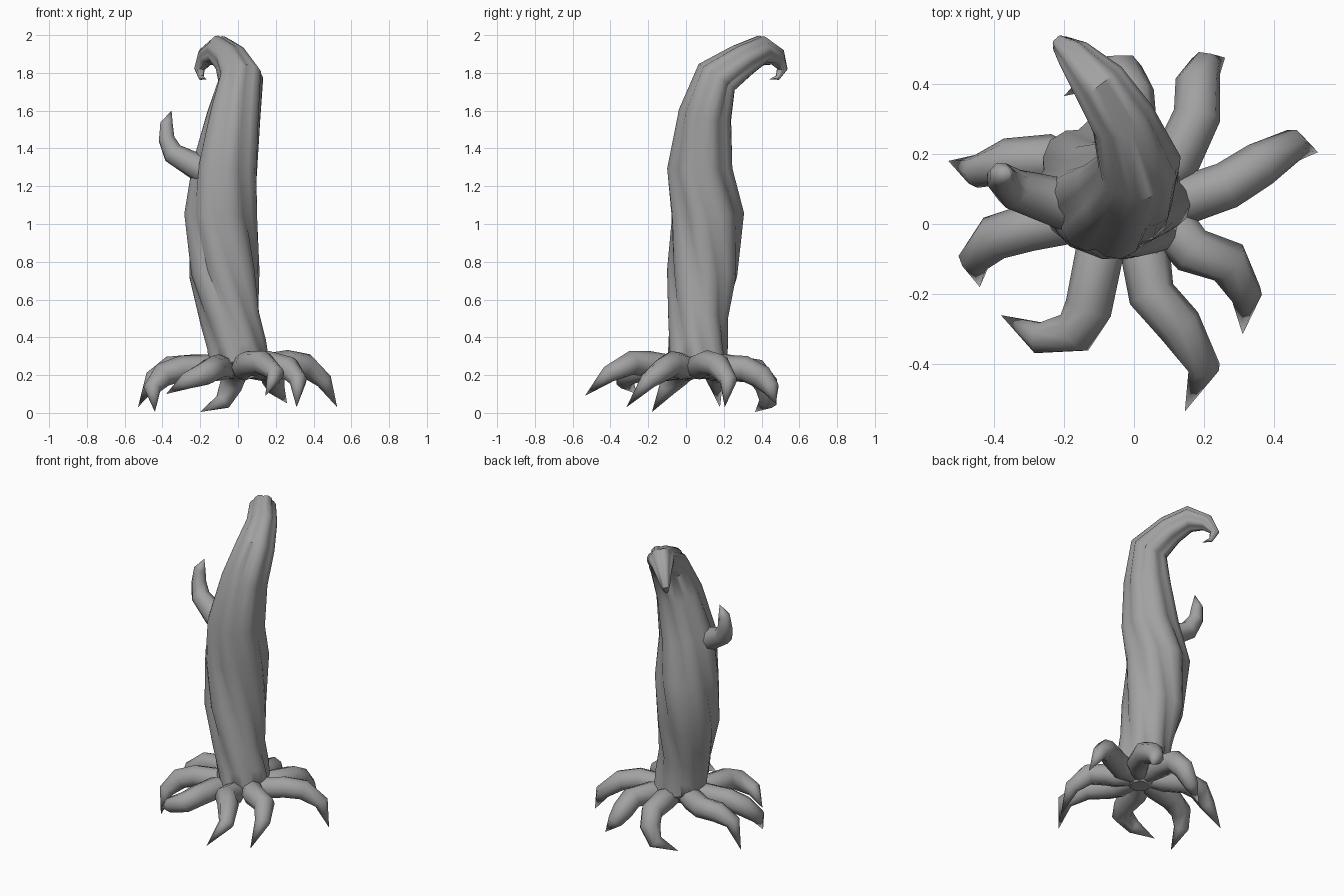
import bpy, bmesh, math
from mathutils import Vector

if "Cube" in bpy.data.objects:
    bpy.data.objects.remove(bpy.data.objects["Cube"])

# Dark grey bark
bark = bpy.data.materials.new("bark")
bark.diffuse_color = (0.36, 0.36, 0.36, 1)
bark.use_nodes = True
bark.node_tree.nodes["Principled BSDF"].inputs["Base Color"].default_value = bark.diffuse_color


def loft(name, stations, section, twists=None, angle=60):
    """Skin a cross-section along (x, y, z, radius) stations, ending in a point."""
    pts = [Vector(s[:3]) for s in stations]
    n = len(pts)
    bm = bmesh.new()
    u, prev = None, None
    rings = []
    for i, p in enumerate(pts):
        t = Vector()
        if i > 0:
            t += (p - pts[i - 1]).normalized()
        if i < n - 1:
            t += (pts[i + 1] - p).normalized()
        t.normalize()
        if u is None:
            ref = Vector((1, 0, 0)) if abs(t.x) < 0.6 else Vector((0, 0, 1))
            u = (ref - t * ref.dot(t)).normalized()
        else:
            u = prev.rotation_difference(t) @ u
            u = (u - t * u.dot(t)).normalized()
        prev = t
        v = t.cross(u)
        if i == n - 1:
            rings.append([bm.verts.new(p)])
            break
        tw = math.radians(twists[i]) if twists else 0
        rings.append([bm.verts.new(p + stations[i][3] * k *
                      (u * math.cos(a + tw) + v * math.sin(a + tw)))
                      for a, k in section])
    m = len(section)
    for r0, r1 in zip(rings, rings[1:]):
        for j in range(m):
            k = (j + 1) % m
            if len(r1) == 1:
                bm.faces.new((r0[j], r0[k], r1[0]))
            else:
                bm.faces.new((r0[j], r0[k], r1[k], r1[j]))
    bm.faces.new(rings[0][::-1])
    bmesh.ops.recalc_face_normals(bm, faces=bm.faces)
    me = bpy.data.meshes.new(name)
    bm.to_mesh(me)
    bm.free()
    me.materials.append(bark)
    ob = bpy.data.objects.new(name, me)
    bpy.context.collection.objects.link(ob)
    bpy.ops.object.select_all(action='DESELECT')
    ob.select_set(True)
    bpy.context.view_layer.objects.active = ob
    bpy.ops.object.shade_smooth_by_angle(angle=math.radians(angle))
    return ob


# Cross-sections: fluted trunk with rounded ridges, and plain round limbs
fluted = []
for f in range(7):
    for off, k in ((-0.3, 0.98), (0.0, 1.03), (0.3, 0.98), (0.5, 0.9)):
        fluted.append(((f + off) * math.tau / 7, k))
round8 = [(j * math.tau / 8, 1.0) for j in range(8)]

# Twisted trunk bending over into a hooked tip
trunk = [
    (0.00, 0.06, 0.18, 0.06), (0.00, 0.06, 0.27, 0.16), (-0.01, 0.06, 0.36, 0.157),
    (-0.04, 0.06, 0.50, 0.158), (-0.075, 0.09, 0.74, 0.186), (-0.09, 0.11, 1.05, 0.192),
    (-0.065, 0.075, 1.30, 0.172), (-0.02, 0.105, 1.58, 0.141), (0.015, 0.165, 1.775, 0.118),
    (-0.035, 0.30, 1.865, 0.092), (-0.10, 0.40, 1.92, 0.079), (-0.17, 0.48, 1.885, 0.05),
    (-0.205, 0.51, 1.82, 0.028), (-0.195, 0.485, 1.775, 0.014), (-0.165, 0.44, 1.765, 0)]
twist = [0, 0, -8, -20, -42, -66, -80, -88, -92, -92, -92, -92, -92, -92, -92]
loft("trunk", trunk, fluted, twist, 42)

# Short upturned branch on the left
loft("branch", [(-0.10, 0.04, 1.25, 0.085), (-0.21, 0.06, 1.30, 0.072),
                (-0.345, 0.10, 1.375, 0.058), (-0.378, 0.13, 1.45, 0.045),
                (-0.378, 0.14, 1.53, 0.036), (-0.352, 0.15, 1.60, 0)], round8)

# Clawed roots: plan path and height after leaving the trunk
roots = {
    "back": [(0.0, 0.22, .24), (-.01, 0.37, .22), (-.035, .425, .15), (-.08, .435, .06), (-.2, .365, .005)],
    "back_right": [(.12, .18, .24), (.18, .31, .235), (.182, .40, .19), (.205, .45, .13), (.26, .475, .05)],
    "right": [(.15, .07, .245), (.265, .11, .265), (.36, .17, .25), (.455, .225, .17), (.525, .205, .03)],
    "front_right": [(.12, -.02, .245), (.165, -.075, .26), (.27, -.11, .235), (.32, -.20, .17), (.31, -.315, .03)],
    "front": [(.035, -.10, .24), (.05, -.20, .26), (.13, -.29, .265), (.20, -.41, .205), (.145, -.535, .09)],
    "front_left": [(-.10, -.09, .24), (-.13, -.24, .235), (-.17, -.31, .21), (-.27, -.325, .17), (-.38, -.26, .10)],
    "left": [(-.15, .02, .24), (-.30, -.01, .235), (-.40, -.04, .20), (-.455, -.10, .13), (-.44, -.18, .005)],
    "back_left": [(-.14, .13, .24), (-.25, .19, .24), (-.36, .18, .235), (-.45, .15, .18), (-.53, .18, .03)],
}
radii = [0.05, 0.07, 0.068, 0.065, 0.047, 0]
for side, path in roots.items():
    x, y, _ = path[0]
    start = (x * 0.3, 0.06 + (y - 0.06) * 0.3, 0.235)
    loft("root_" + side, [(*p, r) for p, r in zip([start] + path, radii)], round8)
